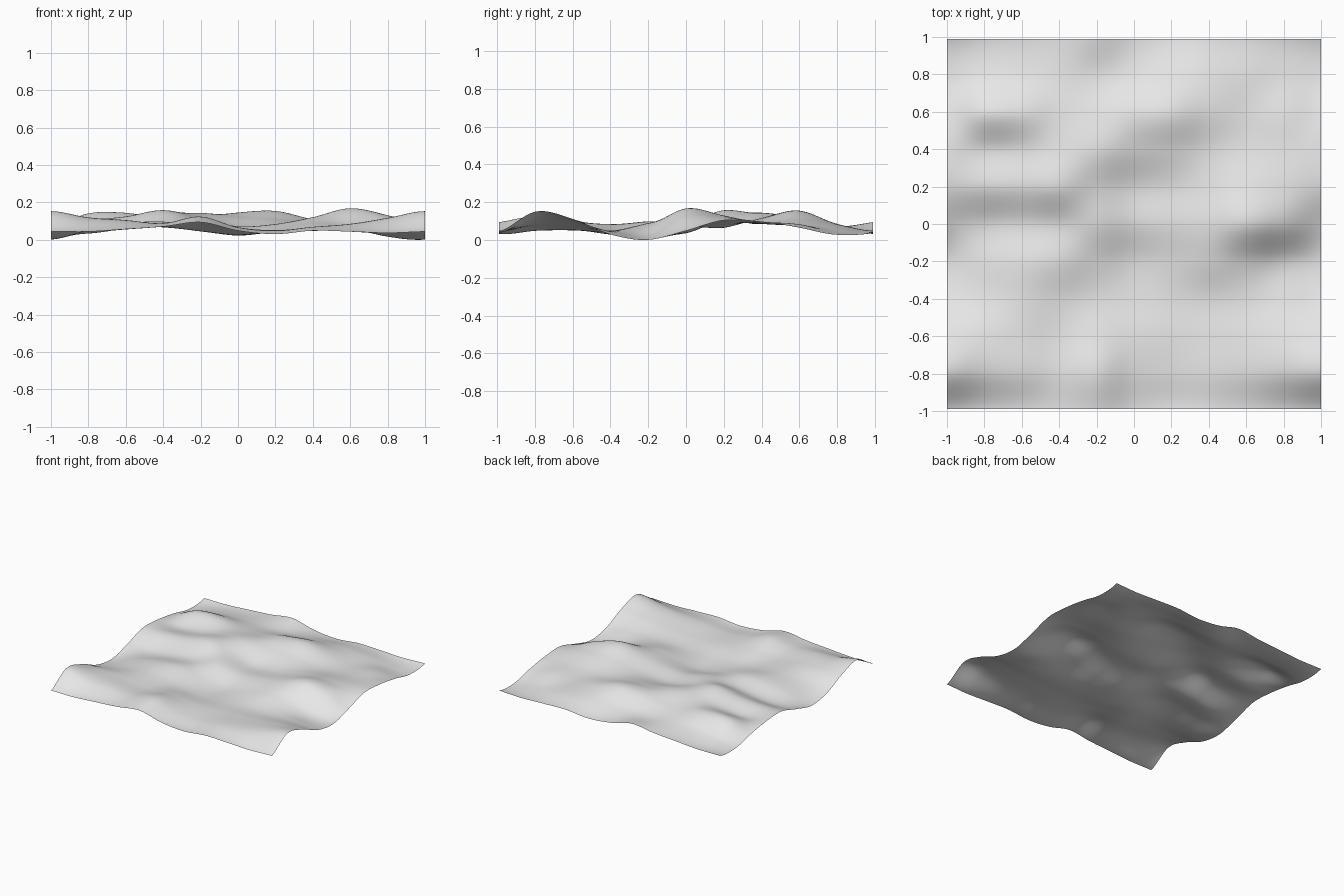
import bpy
import bmesh
import math

cube = bpy.data.objects.get("Cube")
if cube:
    bpy.data.objects.remove(cube, do_unlink=True)

HALF_WIDTH, HALF_DEPTH = 1.0, 0.99
SEGMENTS = 128

# Swell profiles from front to back, each running left to right (thousandths).
# Both directions repeat, so opposite edges of the sheet match.
swells = [
    (45, 45, 58, 72, 95, 50, 33, 50, 45, 38),
    (152, 117, 105, 90, 125, 68, 50, 70, 85, 115),
    (110, 106, 95, 72, 85, 60, 52, 62, 75, 98),
    (30, 60, 85, 70, 47, 30, 40, 50, 50, 45),
    (3, 48, 88, 98, 62, 28, 55, 90, 75, 22),
    (50, 38, 62, 88, 105, 72, 85, 122, 168, 125),
    (105, 108, 125, 158, 115, 68, 75, 100, 130, 122),
    (98, 85, 105, 135, 145, 122, 112, 90, 88, 98),
    (70, 142, 145, 115, 115, 145, 155, 110, 78, 85),
    (30, 60, 75, 80, 72, 75, 88, 85, 68, 42),
]


def flow(values, t):
    """Smooth closed curve through evenly spaced values, t from 0 to 1."""
    count = len(values)
    start = math.floor(t * count)
    f = t * count - start
    a, b, c, d = (values[(start + k) % count] for k in (-1, 0, 1, 2))
    return b + f / 2 * (c - a + f * (2 * a - 5 * b + 4 * c - d
                                     + f * (3 * (b - c) + d - a)))


def wave_height(x, y):
    across = (x + 1) / 2
    along = (y + 1) / 2
    return flow([flow(profile, across) for profile in swells], along) / 1000


# Water sheet: one open grid lifted into rolling waves
bm = bmesh.new()
bmesh.ops.create_grid(bm, x_segments=SEGMENTS, y_segments=SEGMENTS, size=1)
for vert in bm.verts:
    vert.co.z = wave_height(vert.co.x, vert.co.y)
lowest = min(vert.co.z for vert in bm.verts)
for vert in bm.verts:
    vert.co.x *= HALF_WIDTH
    vert.co.y *= HALF_DEPTH
    vert.co.z -= lowest
for face in bm.faces:
    face.smooth = True

mesh = bpy.data.meshes.new("water_surface")
bm.to_mesh(mesh)
bm.free()
water = bpy.data.objects.new("water_surface", mesh)
bpy.context.collection.objects.link(water)

# Plain grey finish
grey = bpy.data.materials.new("light_grey")
grey.use_nodes = True
colour = (0.8, 0.8, 0.8, 1)
grey.diffuse_color = colour
for node in grey.node_tree.nodes:
    if node.type == "BSDF_PRINCIPLED":
        node.inputs["Base Color"].default_value = colour
mesh.materials.append(grey)
